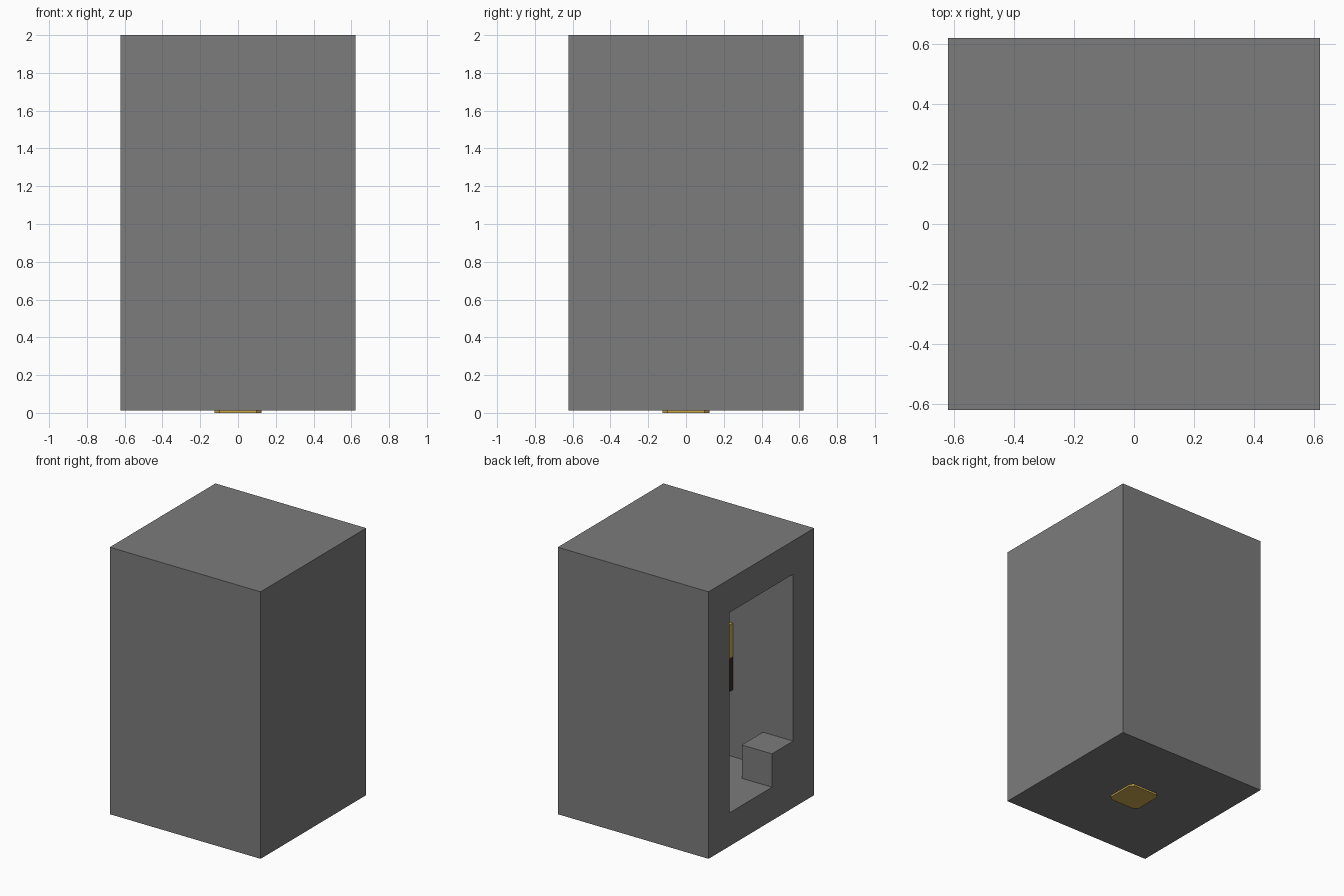
import bpy
import bmesh
from mathutils import Vector

if "Cube" in bpy.data.objects:
    bpy.data.objects.remove(bpy.data.objects["Cube"], do_unlink=True)

U = 0.2484             # block module
BASE = 2 - 8 * U       # thickness of the plate below the shell


def material(name, rgb):
    mat = bpy.data.materials.new(name)
    mat.use_nodes = True
    color = (*rgb, 1)
    mat.diffuse_color = color
    mat.node_tree.nodes["Principled BSDF"].inputs["Base Color"].default_value = color
    return mat


def finish(name, bm, mat):
    bmesh.ops.recalc_face_normals(bm, faces=bm.faces[:])
    mesh = bpy.data.meshes.new(name)
    bm.to_mesh(mesh)
    bm.free()
    mesh.materials.append(mat)
    obj = bpy.data.objects.new(name, mesh)
    bpy.context.collection.objects.link(obj)
    return obj


def box(center, size):
    bm = bmesh.new()
    bmesh.ops.create_cube(bm, size=1)
    bmesh.ops.scale(bm, vec=Vector(size), verts=bm.verts[:])
    bmesh.ops.translate(bm, vec=Vector(center), verts=bm.verts[:])
    return bm


def block(name, cell, mat):
    """One cube on the module grid; cell is its centre x, y and lower z."""
    x, y, z = cell
    return finish(name, box((x * U, y * U, BASE + (z + 0.5) * U), (U, U, U)), mat)


gray = material("stone gray", (0.2, 0.2, 0.2))
yellow = material("amber yellow", (0.6, 0.4, 0.08))
dark = material("dark brown", (0.045, 0.024, 0.024))

# Hollow shell, open on one side
bm = box((0, 0, BASE + 4 * U), (5 * U, 5 * U, 8 * U))
bm.normal_update()
opening = min(bm.faces, key=lambda f: f.calc_center_median().x)
bmesh.ops.inset_individual(bm, faces=[opening], thickness=U, use_even_offset=True)
result = bmesh.ops.extrude_face_region(bm, geom=[opening])
inner = [v for v in result["geom"] if isinstance(v, bmesh.types.BMVert)]
bmesh.ops.translate(bm, vec=Vector((4 * U, 0, 0)), verts=inner)
if opening.is_valid:
    bmesh.ops.delete(bm, geom=[opening], context='FACES')
finish("shell", bm, gray)

# Step in the corner of the doorway
block("step", (-2, -1, 1), gray)

# Blocks on the inside of the front wall
block("wall_block_lower", (0, -1, 3), dark)
block("wall_block_upper", (0, -1, 4), yellow)

# Chamfered plate under the floor
bm = box((0, 0, BASE / 2), (U, U, BASE))
corners = [e for e in bm.edges if abs(e.verts[0].co.z - e.verts[1].co.z) > BASE / 2]
bmesh.ops.bevel(bm, geom=corners, offset=0.025, segments=1, affect='EDGES')
finish("base_plate", bm, yellow)
